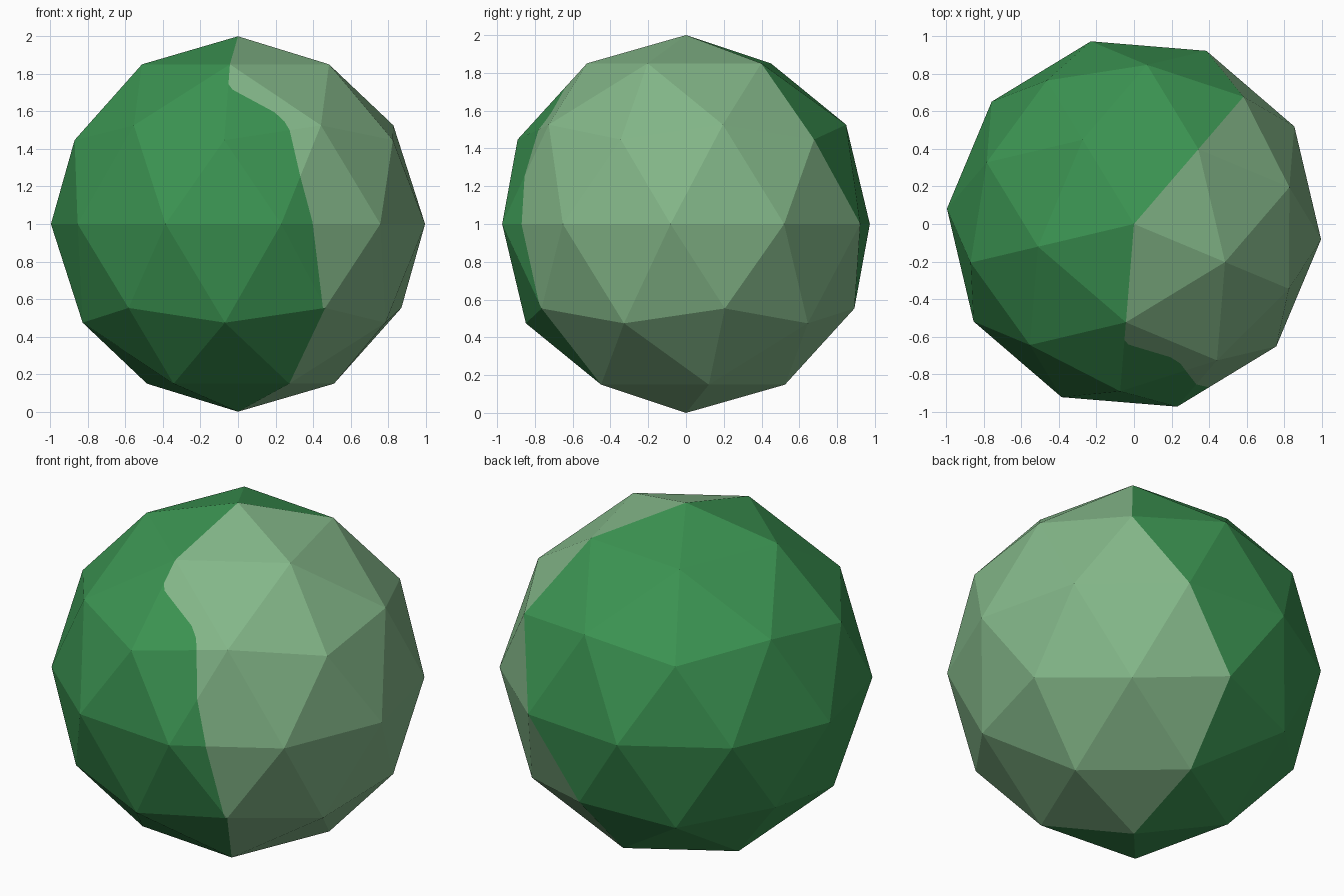
import bpy, bmesh, math
from mathutils import Matrix, Vector

if "Cube" in bpy.data.objects:
    bpy.data.objects.remove(bpy.data.objects["Cube"])


def material(name, rgb):
    m = bpy.data.materials.new(name)
    m.diffuse_color = (*rgb, 1.0)
    m.use_nodes = True
    m.node_tree.nodes["Principled BSDF"].inputs["Base Color"].default_value = m.diffuse_color
    return m


# Colour border as (x, z) from top to bottom, seen from the front
CURVE = [(-0.05, 1.744), (-0.03, 1.717), (0.0, 1.7), (0.195, 1.595), (0.247, 1.547),
         (0.275, 1.5), (0.333, 1.249), (0.397, 1.01), (0.452, 0.556)]
FRONT = [(0, 2), (-0.042, 1.851)] + CURVE + [(0.464, 0.552), (0.274, 0.149), (0, 0)]
BACK = [(0, 2), (0.342, 1.851), (0.582, 1.447), (0.384, 1.0),
        (0.07, 0.553), (0.04, 0.149), (0, 0)]


def border_x(line, z):
    for (xa, za), (xb, zb) in zip(line, line[1:]):
        if za >= z >= zb:
            return xa + (xb - xa) * (za - z) / (za - zb)
    return 0.0


# Faceted ball standing on the ground
bm = bmesh.new()
bmesh.ops.create_icosphere(bm, subdivisions=2, radius=1.0)
bm.transform(Matrix.Translation((0, 0, 1)) @ Matrix.Rotation(math.radians(-22.7), 4, 'Z'))

# Cut the wavy part of the border into the front facets
for (xa, za), (xb, zb) in zip(CURVE, CURVE[1:]):
    faces = []
    for f in bm.faces:
        zs = [v.co.z for v in f.verts]
        xs = [v.co.x for v in f.verts]
        if (f.normal.y < 0 and min(zs) < za and max(zs) > zb
                and min(xs) < max(xa, xb) and max(xs) > min(xa, xb)):
            faces.append(f)
    geom = set(faces)
    for f in faces:
        geom.update(f.edges)
        geom.update(f.verts)
    bmesh.ops.bisect_plane(bm, geom=list(geom), dist=1e-5, plane_co=Vector((xa, 0, za)),
                           plane_no=Vector((zb - za, 0, xa - xb)).normalized())
    bm.normal_update()

# Light colour on the right of the border, dark green on the left
for f in bm.faces:
    c = f.calc_center_median()
    f.material_index = int(c.x > border_x(FRONT if c.y < 0 else BACK, c.z))
    f.smooth = False

mesh = bpy.data.meshes.new("faceted_ball")
bm.to_mesh(mesh)
bm.free()
mesh.materials.append(material("leaf green", (0.044, 0.295, 0.084)))
mesh.materials.append(material("pale sage green", (0.23, 0.475, 0.25)))
bpy.context.collection.objects.link(bpy.data.objects.new("faceted_ball", mesh))
